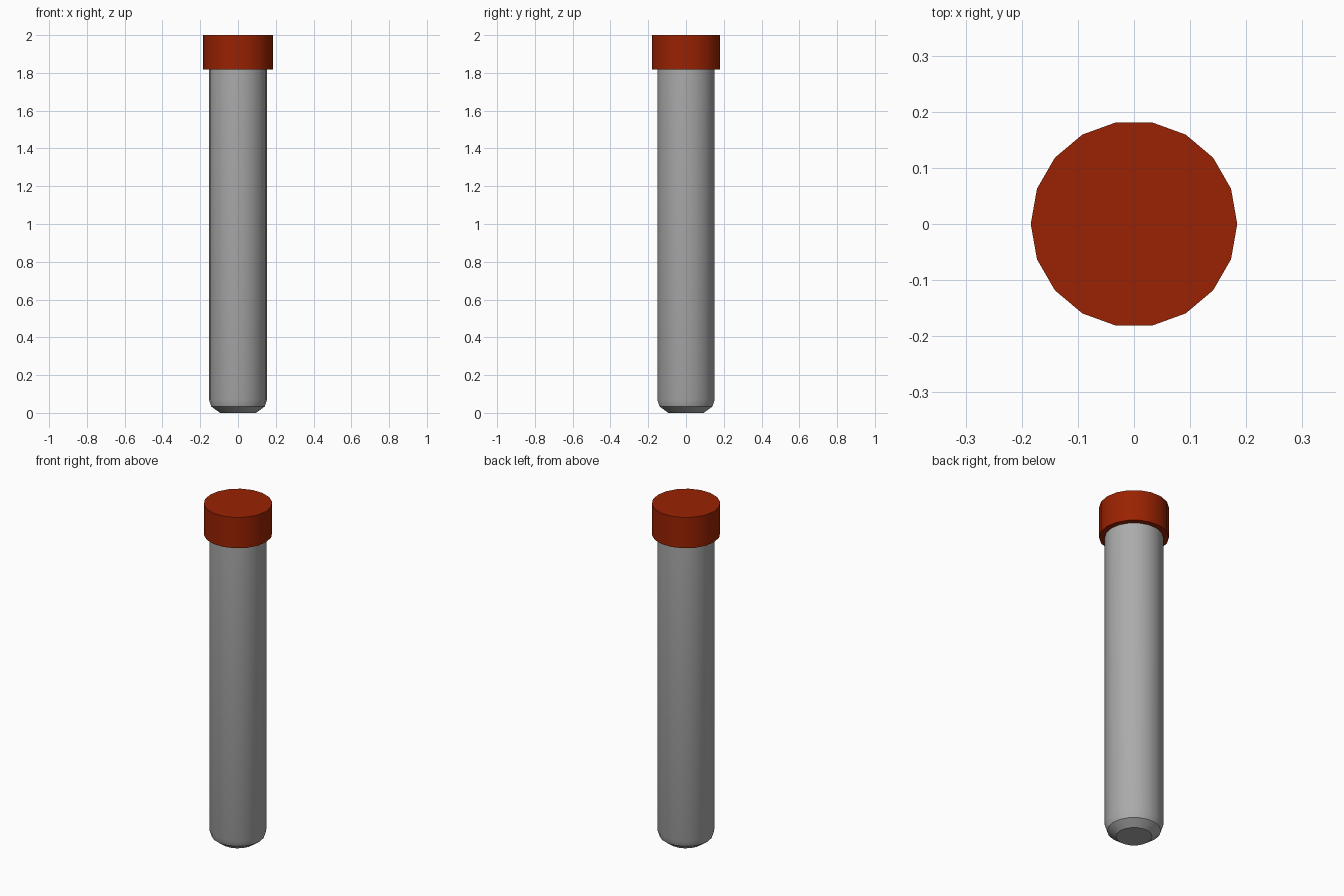
import bpy, bmesh, math

if "Cube" in bpy.data.objects:
    bpy.data.objects.remove(bpy.data.objects["Cube"])

SIDES = 18


def lathe(name, profile, color):
    """Closed solid of revolution from (radius, z) points, bottom to top."""
    bm = bmesh.new()
    rings = []
    for r, z in profile:
        rings.append([bm.verts.new((r * math.cos(2 * math.pi * i / SIDES),
                                    r * math.sin(2 * math.pi * i / SIDES), z))
                      for i in range(SIDES)])
    for low, high in zip(rings, rings[1:]):
        for i in range(SIDES):
            j = (i + 1) % SIDES
            bm.faces.new((low[i], low[j], high[j], high[i]))
    bm.faces.new(rings[0][::-1])
    bm.faces.new(rings[-1])
    mesh = bpy.data.meshes.new(name)
    bm.to_mesh(mesh)
    bm.free()
    obj = bpy.data.objects.new(name, mesh)
    bpy.context.collection.objects.link(obj)
    mat = bpy.data.materials.new(name + "_color")
    mat.diffuse_color = (*color, 1)
    mat.use_nodes = True
    mat.node_tree.nodes["Principled BSDF"].inputs["Base Color"].default_value = mat.diffuse_color
    mesh.materials.append(mat)
    bpy.ops.object.select_all(action='DESELECT')
    obj.select_set(True)
    bpy.context.view_layer.objects.active = obj
    bpy.ops.object.shade_smooth_by_angle(angle=math.radians(30))
    return obj


# Tube with a bevelled bottom, running up into the cap
lathe("tube", [(0.095, 0), (0.142, 0.034), (0.154, 0.07), (0.154, 1.85)],
      (0.41, 0.41, 0.41))

# Stopper cap, wider than the tube
lathe("cap", [(0.184, 1.818), (0.184, 2.0)], (0.32, 0.016, 0.0005))
